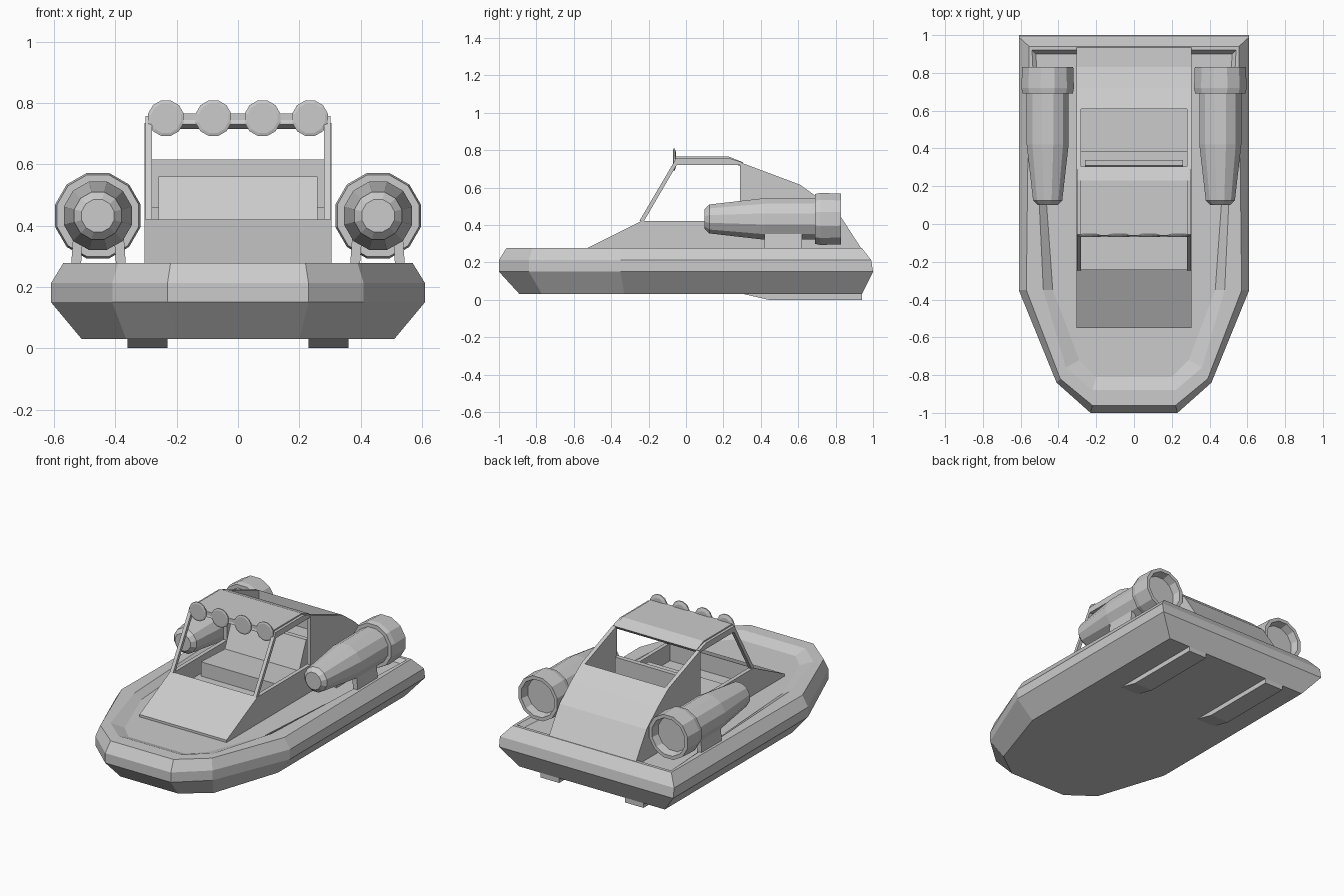
import bpy, bmesh
from math import sin, cos, pi

if "Cube" in bpy.data.objects:
    bpy.data.objects.remove(bpy.data.objects["Cube"])


def finish(name, bm):
    bmesh.ops.recalc_face_normals(bm, faces=bm.faces)
    me = bpy.data.meshes.new(name)
    bm.to_mesh(me)
    bm.free()
    ob = bpy.data.objects.new(name, me)
    bpy.context.collection.objects.link(ob)
    return ob


def loft(name, rings):
    """Skin a list of equal-length rings and cap both ends."""
    bm = bmesh.new()
    vs = [[bm.verts.new(p) for p in r] for r in rings]
    n = len(rings[0])
    for a, b in zip(vs, vs[1:]):
        for i in range(n):
            j = (i + 1) % n
            bm.faces.new((a[i], a[j], b[j], b[i]))
    bm.faces.new(vs[0])
    bm.faces.new(vs[-1])
    return finish(name, bm)


def extrude(name, profile, x0, x1):
    """Extrude a (y, z) side profile from x0 to x1."""
    return loft(name, [[(x, y, z) for y, z in profile] for x in (x0, x1)])


def box(name, x0, x1, y0, y1, z0, z1):
    return extrude(name, [(y0, z0), (y1, z0), (y1, z1), (y0, z1)], x0, x1)


def turned(name, profile, cx, cz, n=12):
    """Turn (y, radius) points around an axis parallel to y."""
    return loft(name, [[(cx + r * cos(2 * pi * (i + .5) / n), y,
                         cz + r * sin(2 * pi * (i + .5) / n)) for i in range(n)]
                       for y, r in profile])


# hull: half outlines per level, mirrored across x
levels = [
    (.03, [(.20, -.89), (.365, -.77), (.51, -.33), (.51, .94)]),
    (.15, [(.23, -1), (.41, -.84), (.61, -.35), (.61, 1)]),
    (.212, [(.23, -1), (.41, -.84), (.61, -.35), (.61, .99)]),
    (.277, [(.22, -.96), (.39, -.82), (.57, -.35), (.555, .94)]),
    (.277, [(.22, -.88), (.36, -.76), (.48, -.35), (.54, .92)]),
    (.25, [(.20, -.81), (.29, -.72), (.43, -.35), (.52, .90)]),
]
loft("hull", [[(x, y, z) for x, y in h] + [(-x, y, z) for x, y in reversed(h)]
              for z, h in levels])

# cabin body
tail = [(.61, .615), (.72, .535), (.83, .44), (.94, .27), (.94, .24)]
side = [(-.55, .24), (-.55, .265), (-.24, .42), (.29, .42), (.29, .735)] + tail
extrude("hood", [(-.55, .24), (-.55, .265), (-.24, .42), (-.24, .24)], -.28, .28)
extrude("cabin_rear", [(.61, .24)] + tail, -.28, .28)
box("cabin_floor", -.28, .28, -.24, .61, .24, .31)

# seat and rear shelf
extrude("seat", [(.0, .31), (.0, .40), (.24, .39), (.31, .56), (.34, .56), (.34, .31)],
        -.26, .26)
box("rear_shelf", -.28, .28, .38, .61, .31, .46)

# roof
extrude("roof", [(-.065, .735), (-.055, .765), (.23, .765), (.305, .735),
                 (.29, .715), (.23, .735)], -.285, .285)
box("light_bar", -.24, .24, -.062, -.045, .73, .765)

for s, tag in ((-1, "left"), (1, "right")):
    extrude("cabin_side_" + tag, side, s * .28, s * .305)
    # windshield post and roof rail
    extrude("windshield_post_" + tag,
            [(-.25, .42), (-.225, .42), (-.05, .72), (-.065, .735)], s * .28, s * .302)
    extrude("roof_rail_" + tag,
            [(-.065, .735), (-.05, .72), (.29, .72), (.30, .735), (.23, .757), (-.055, .757)],
            s * .28, s * .302)
    # roof lamps
    for k, x in enumerate((.08, .235)):
        turned(f"lamp_{tag}_{k}", [(-.07, .05), (-.067, .06), (-.06, .06), (-.053, .04)],
               s * x, .75)
    # engine with hollow exhaust
    turned("engine_" + tag,
           [(.10, .055), (.125, .08), (.42, .115), (.69, .115), (.69, .138), (.72, .144),
            (.83, .14), (.83, .118), (.78, .108)], s * .457, .432)
    # engine mounts
    for k, x in enumerate((.38, .53)):
        out = 1 if k else -1
        loft(f"engine_mount_{tag}_{k}",
             [[(s * (x + dx + o), y, z) for dx, y in
               ((-.016, .42), (.016, .42), (.016, .62), (-.016, .62))]
              for z, o in ((.245, 0), (.36, -.008 * out))])
    # keel skid
    extrude("skid_" + tag, [(.31, .03), (.44, 0), (.94, 0), (.94, .035), (.31, .035)],
            s * .23, s * .36)
